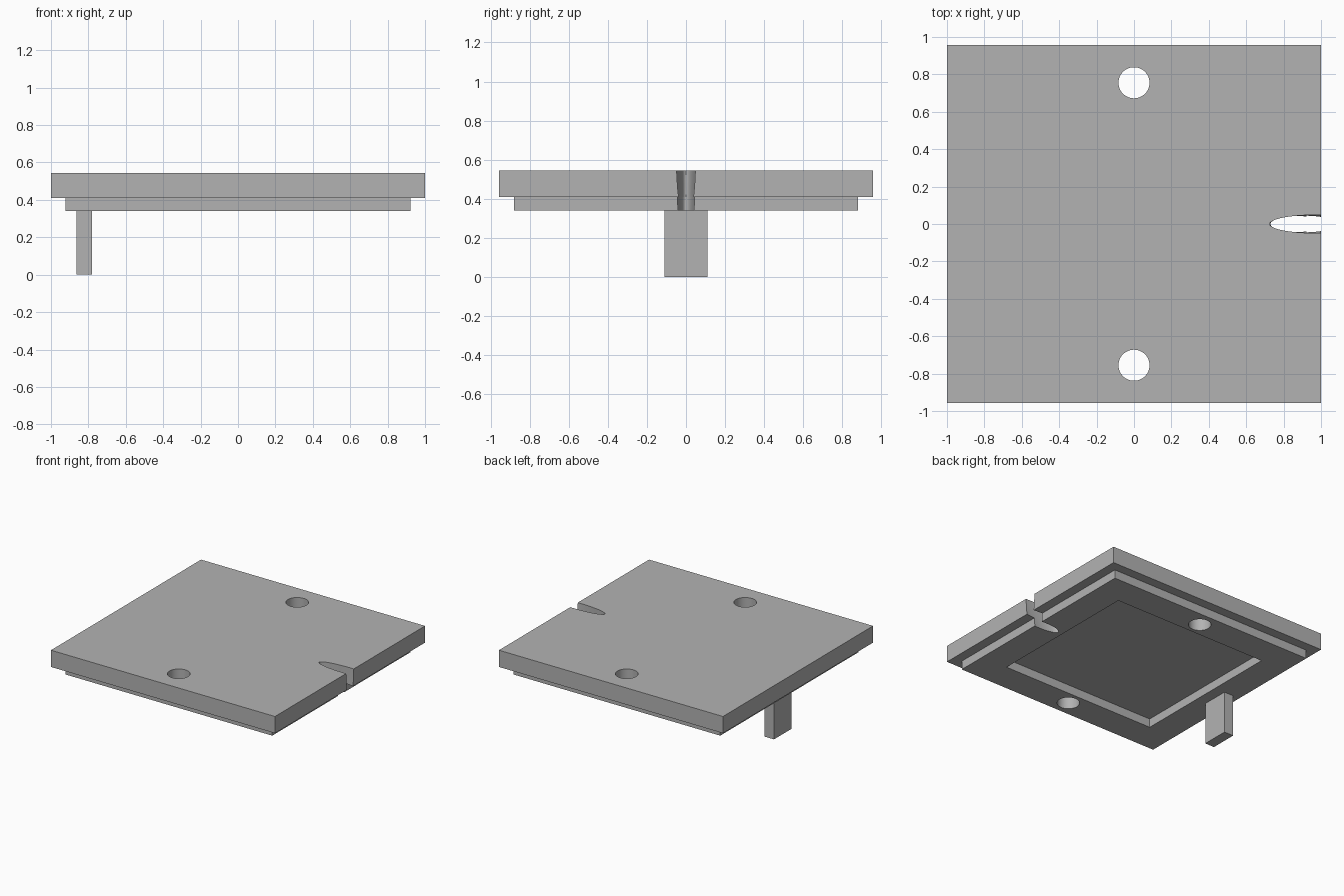
import bpy
import math

default_cube = bpy.data.objects.get("Cube")
if default_cube:
    bpy.data.objects.remove(default_cube, do_unlink=True)

PLATE_TOP, PLATE_BOTTOM, LIP_BOTTOM = 0.545, 0.41, 0.34

grey = bpy.data.materials.new("plain grey")
grey.use_nodes = True
grey.diffuse_color = (0.45, 0.45, 0.45, 1)
grey.node_tree.nodes["Principled BSDF"].inputs["Base Color"].default_value = grey.diffuse_color


def box(name, x0, x1, y0, y1, z0, z1):
    bpy.ops.mesh.primitive_cube_add(size=1, location=((x0 + x1) / 2, (y0 + y1) / 2, (z0 + z1) / 2))
    obj = bpy.context.object
    obj.name = name
    obj.scale = (x1 - x0, y1 - y0, z1 - z0)
    bpy.ops.object.transform_apply(location=True, rotation=False, scale=True)
    obj.data.materials.append(grey)
    return obj


def cylinder(name, x, y, radius):
    bpy.ops.mesh.primitive_cylinder_add(vertices=48, radius=radius, depth=1, location=(x, y, 0.5))
    obj = bpy.context.object
    obj.name = name
    bpy.ops.object.transform_apply(location=True, rotation=False, scale=True)
    obj.data.materials.append(grey)
    return obj


def notch_cutter():
    """Tapered elliptical slot, open at the plate's edge."""
    obj = cylinder("notch_cutter", 0, 0, 1)
    low, high = LIP_BOTTOM - 0.02, PLATE_TOP + 0.02
    for v in obj.data.vertices:
        top = v.co.z > 0.5
        centre, length, width = (0.98, 0.255, 0.049) if top else (0.865, 0.135, 0.042)
        v.co = (centre + v.co.x * length, v.co.y * width, high if top else low)
    return obj


def cut(obj, cutter):
    mod = obj.modifiers.new("cut", "BOOLEAN")
    mod.operation = "DIFFERENCE"
    mod.solver = "EXACT"
    mod.object = cutter
    bpy.context.view_layer.objects.active = obj
    bpy.ops.object.modifier_apply(modifier=mod.name)


# Top plate and the rebated frame below it
plate = box("top_plate", -1, 1, -0.957, 0.957, PLATE_BOTTOM, PLATE_TOP)
frame = box("underside_frame", -0.922, 0.922, -0.88, 0.88, LIP_BOTTOM, PLATE_BOTTOM)

# Shallow square recess inside the frame
recess = box("recess_cutter", -0.69, 0.69, -0.642, 0.642, 0.2, 0.6)
cut(frame, recess)

# Two round holes and the side notch pass through both layers
through_cutters = [cylinder("hole_cutter", 0, side * 0.755, 0.083) for side in (-1, 1)]
through_cutters.append(notch_cutter())
for part in (plate, frame):
    for cutter in through_cutters:
        cut(part, cutter)

for cutter in through_cutters + [recess]:
    bpy.data.objects.remove(cutter, do_unlink=True)

# Downward tab
tab = box("locking_tab", -0.863, -0.78, -0.11, 0.11, 0, LIP_BOTTOM)

# Smooth round walls, crisp edges
for part in (plate, frame, tab):
    bpy.ops.object.select_all(action="DESELECT")
    part.select_set(True)
    bpy.context.view_layer.objects.active = part
    bpy.ops.object.shade_smooth_by_angle(angle=math.radians(30))
